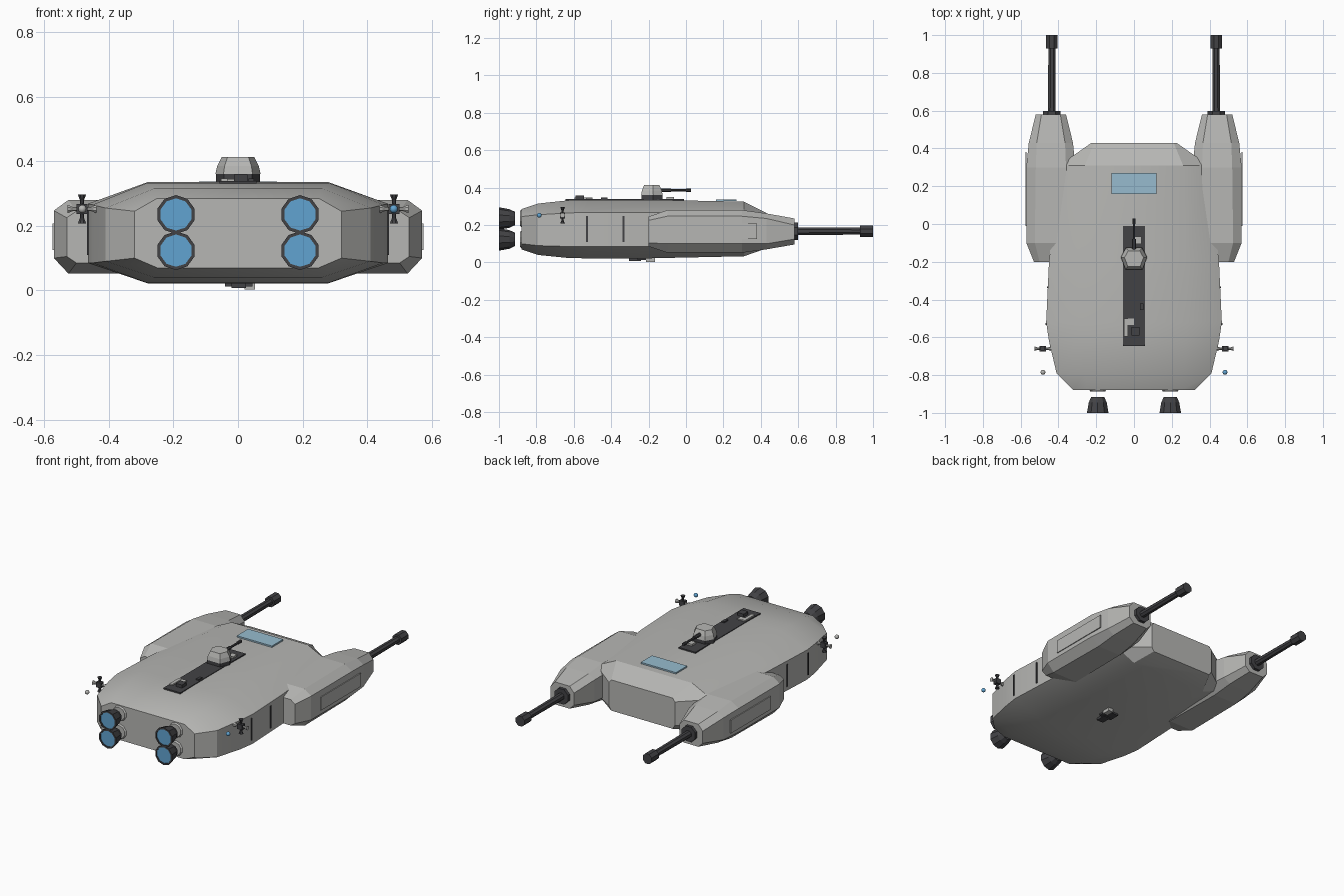
import bpy, bmesh, math
from mathutils import Matrix, Vector

cube = bpy.data.objects.get("Cube")
if cube:
    bpy.data.objects.remove(cube)


def material(name, r, g, b):
    m = bpy.data.materials.new(name)
    m.use_nodes = True
    m.diffuse_color = (r, g, b, 1)
    m.node_tree.nodes["Principled BSDF"].inputs["Base Color"].default_value = (r, g, b, 1)
    return m


GREY = material("hull grey", .47, .47, .455)
DARK = material("dark metal", .055, .055, .06)
BLUE = material("engine blue", .12, .37, .64)
GLASS = material("window blue", .31, .5, .62)


def finish(bm, name, mat, smooth=False):
    bmesh.ops.recalc_face_normals(bm, faces=bm.faces)
    me = bpy.data.meshes.new(name)
    bm.to_mesh(me)
    bm.free()
    me.materials.append(mat)
    ob = bpy.data.objects.new(name, me)
    bpy.context.collection.objects.link(ob)
    if smooth:
        bpy.ops.object.select_all(action='DESELECT')
        ob.select_set(True)
        bpy.context.view_layer.objects.active = ob
        bpy.ops.object.shade_smooth_by_angle(angle=math.radians(25))
    return ob


def loft(name, rings, mat, smooth=False):
    """Skin closed rings of points and cap both ends."""
    bm = bmesh.new()
    loops = [[bm.verts.new(p) for p in ring] for ring in rings]
    n = len(loops[0])
    for a, b in zip(loops, loops[1:]):
        for i in range(n):
            j = (i + 1) % n
            bm.faces.new((a[i], a[j], b[j], b[i]))
    bm.faces.new(loops[0])
    bm.faces.new(loops[-1])
    return finish(bm, name, mat, smooth)


def octagon(y, cx, flat, wide, top, wall_top, wall_low, low):
    half = [(flat, top), (wide, wall_top), (wide, wall_low), (flat, low)]
    pts = half + [(-x, z) for x, z in reversed(half)]
    return [(cx + x, y, z) for x, z in pts]


def box(name, x, y, z, mat):
    """Box from (min, max) pairs."""
    bm = bmesh.new()
    size = Vector((x[1] - x[0], y[1] - y[0], z[1] - z[0]))
    mid = Vector((sum(x), sum(y), sum(z))) / 2
    bmesh.ops.create_cube(bm, size=1, matrix=Matrix.Translation(mid) @ Matrix.Diagonal(size).to_4x4())
    return finish(bm, name, mat)


def turned(name, start, axis, profile, mat, sides=8):
    """Round part: profile lists (distance along axis, radius)."""
    turn = Vector(axis).to_track_quat('Z', 'Y')
    rings = []
    for d, r in profile:
        ring = []
        for k in range(sides):
            a = math.tau * (k + .5) / sides
            ring.append(Vector(start) + turn @ Vector((r * math.cos(a), r * math.sin(a), d)))
        rings.append(ring)
    return loft(name, rings, mat)


# Main hull
loft("hull", [octagon(y, 0, *s) for y, *s in (
    (-.88, .25, .32, .285, .245, .1, .07),
    (-.79, .26, .41, .315, .255, .09, .04),
    (-.62, .28, .45, .333, .265, .085, .023),
    (-.52, .28, .465, .335, .268, .085, .022),
    (-.2, .28, .45, .335, .268, .085, .022),
    (.31, .26, .395, .325, .26, .09, .033),
    (.43, .21, .225, .265, .245, .1, .075))], GREY, True)

# Flight deck strip and window
box("deck_strip", (-.058, .058), (-.645, -.01), (.33, .339), DARK)
box("window", (-.12, .12), (.16, .27), (.328, .337), GLASS)

# Turret
TURRET = [(-.07, -.175), (-.042, -.125), (.042, -.125), (.07, -.175), (.045, -.24), (-.045, -.24)]


def turret_ring(scale, z):
    return [(x * scale, -.185 + (y + .185) * scale, z) for x, y in TURRET]


loft("turret_base", [turret_ring(.98, .335), turret_ring(.98, .362)], DARK)
loft("turret", [turret_ring(1, .36), turret_ring(.92, .385), turret_ring(.72, .413)], GREY)
turned("turret_gun", (0, -.14, .386), (0, 1, 0),
       [(0, .011), (.06, .011), (.06, .007), (.14, .007), (.14, .01), (.168, .01)], DARK)

# Deck equipment
box("deck_locker", (-.053, -.032), (-.595, -.5), (.335, .347), GREY)
box("deck_hatch", (-.032, 0), (-.535, -.5), (.335, .345), GREY)
box("deck_crate", (-.012, .03), (-.59, -.545), (.335, .358), DARK)
box("deck_sensor", (.005, .04), (-.105, -.065), (.335, .35), GREY)
box("deck_post", (.033, .05), (-.455, -.42), (.335, .347), DARK)

# Belly equipment
box("belly_plate", (-.04, .045), (-.26, -.19), (.012, .026), DARK)
box("belly_box", (.02, .053), (-.215, -.165), (.002, .024), GREY)
box("belly_bar", (-.02, .025), (-.305, -.24), (.008, .024), DARK)

for side, word in ((1, "left"), (-1, "right")):
    cx = side * .44

    # Gun pod with side panel
    loft(word + "_pod", [octagon(y, cx, *s) for y, *s in (
        (-.2, .06, .09, .245, .225, .105, .085),
        (-.1, .085, .13, .28, .247, .1, .052),
        (.3, .08, .13, .28, .247, .1, .052),
        (.43, .075, .117, .262, .235, .1, .07),
        (.58, .05, .08, .235, .2, .125, .096))], GREY)
    outer = sorted((side * .568, side * .575))
    box(word + "_pod_panel", outer, (-.01, .38), (.125, .207), GREY)

    # Cannon
    turned(word + "_cannon", (side * .435, .57, .167), (0, 1, 0),
           [(0, .05), (.028, .05), (.028, .022), (.36, .02), (.36, .033), (.43, .033)], DARK)

    # Wall slits
    for y, x in ((-.53, .4635), (-.335, .4565)):
        box(word + "_wall_slit", sorted((side * (x - .005), side * (x + .004))),
            (y - .005, y + .005), (.11, .247), DARK)

    # Engines
    for z, level in ((.235, "upper"), (.123, "lower")):
        tag = word + "_" + level
        at = (side * .192, -.915, z)
        turned(tag + "_engine_mount", (at[0], -.875, z), (0, -1, 0), [(0, .05), (.013, .04)], GREY, 10)
        turned(tag + "_nozzle", at, (0, -1, 0),
               [(0, .036), (.03, .05), (.085, .06), (.085, .05), (.079, .05)], DARK, 10)
        turned(tag + "_engine_glow", at, (0, -1, 0), [(.078, .05), (.081, .05)], BLUE, 10)

    # Manoeuvring thruster cross
    c = Vector((side * .483, -.66, .252))
    box(word + "_thruster_block", (c.x - .017, c.x + .017), (c.y - .014, c.y + .014),
        (c.z - .016, c.z + .016), DARK)
    for axis in ((1, 0, 0), (-1, 0, 0), (0, 0, 1), (0, 0, -1)):
        turned(word + "_thruster_nozzle", c, axis,
               [(.014, .006), (.028, .007), (.045, .014)], GREY if axis[0] else DARK)

    # Navigation light
    bm = bmesh.new()
    bmesh.ops.create_icosphere(bm, subdivisions=2, radius=.013,
                               matrix=Matrix.Translation((side * .482, -.785, .252)))
    finish(bm, word + "_navigation_light", BLUE if side > 0 else GREY, True)
